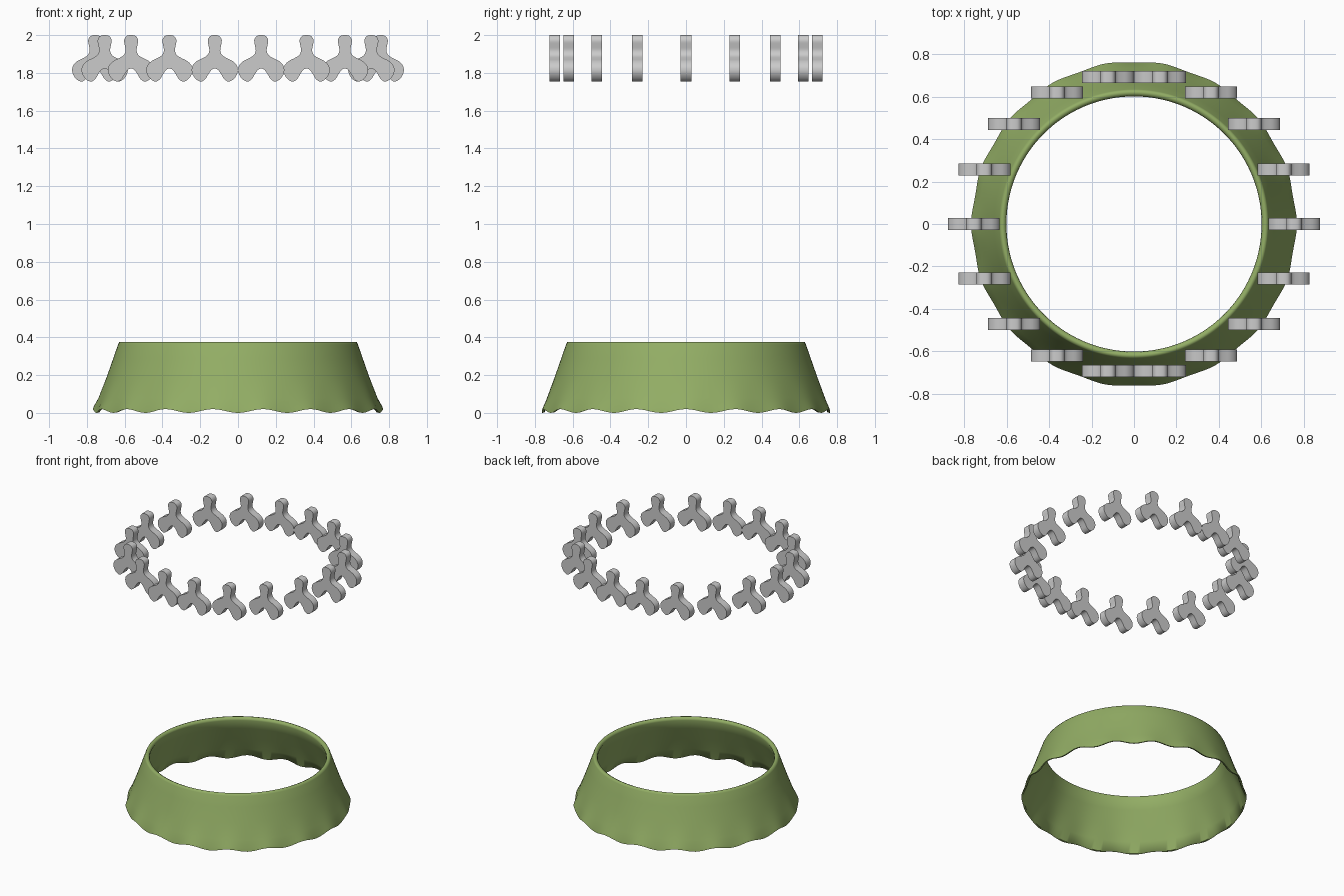
import bpy, bmesh, math
from mathutils import Vector

if "Cube" in bpy.data.objects:
    bpy.data.objects.remove(bpy.data.objects["Cube"])


def finish(name, bm, mat=None, angle=40):
    bmesh.ops.recalc_face_normals(bm, faces=bm.faces)
    me = bpy.data.meshes.new(name)
    bm.to_mesh(me)
    bm.free()
    ob = bpy.data.objects.new(name, me)
    bpy.context.collection.objects.link(ob)
    if mat:
        me.materials.append(mat)
    bpy.ops.object.select_all(action='DESELECT')
    ob.select_set(True)
    bpy.context.view_layer.objects.active = ob
    bpy.ops.object.shade_smooth_by_angle(angle=math.radians(angle))
    return ob


def smooth_loop(pts, n=3):
    # closed Catmull-Rom curve through the points
    out, k = [], len(pts)
    for i in range(k):
        a, b, c, d = (Vector(pts[(i + j) % k]) for j in (-1, 0, 1, 2))
        for s in range(n):
            t = s / n
            out.append(0.5 * (2 * b + (c - a) * t + (2 * a - 5 * b + 4 * c - d) * t * t
                              + (3 * b - a - 3 * c + d) * t ** 3))
    return out


green = bpy.data.materials.new("green")
green.diffuse_color = (0.29, 0.42, 0.13, 1)
green.use_nodes = True
green.node_tree.nodes["Principled BSDF"].inputs["Base Color"].default_value = green.diffuse_color

# flared skirt ring: (radius, height, strength of the scallop)
profile = [(0.765, 0.010, 1), (0.759, 0.03, 0.7), (0.737, 0.08, 0.3), (0.695, 0.19, 0),
           (0.660, 0.29, 0), (0.635, 0.362, 0), (0.629, 0.374, 0), (0.618, 0.376, 0),
           (0.606, 0.370, 0), (0.602, 0.355, 0), (0.635, 0.28, 0.1),
           (0.680, 0.18, 0.3), (0.725, 0.08, 0.6), (0.753, 0.012, 1)]
N, WAVES = 216, 18
bm = bmesh.new()
rings = []
for i in range(N):
    a = 2 * math.pi * i / N
    w = math.cos(WAVES * a)
    rings.append([bm.verts.new(((r + 0.004 * w * k) * math.cos(a),
                                (r + 0.004 * w * k) * math.sin(a),
                                z + (0.010 * w * k if z < 0.05 else 0)))
                  for r, z, k in profile])
for i in range(N):
    p, q = rings[i], rings[(i + 1) % N]
    for j in range(len(profile)):
        j2 = (j + 1) % len(profile)
        bm.faces.new((p[j], q[j], q[j2], p[j2]))
finish("skirt_ring", bm, green, 60)

# three-lobed piece: right half of the outline, mirrored
half = [(0.024, -0.128), (0.037, -0.106), (0.033, -0.078), (0.029, -0.050),
        (0.040, -0.026), (0.066, -0.010), (0.095, 0.005), (0.118, 0.030),
        (0.121, 0.065), (0.102, 0.098), (0.074, 0.113), (0.050, 0.100),
        (0.034, 0.074), (0.017, 0.051)]
outline = smooth_loop([(0, -0.133)] + half + [(0, 0.044)]
                      + [(-x, z) for x, z in reversed(half)])
T = 0.028
bm = bmesh.new()
front = [bm.verts.new((x, -T, z)) for x, z in outline]
back = [bm.verts.new((x, T, z)) for x, z in outline]
bm.faces.new(front)
bm.faces.new(back[::-1])
for i in range(len(outline)):
    j = (i + 1) % len(outline)
    bm.faces.new((front[i], back[i], back[j], front[j]))
lobe = finish("lobed_piece", bm)

# oval of 18 pieces, all facing front, alternately turned upside down
xs = [0.756, 0.706, 0.566, 0.363, 0.123]
ys = [0, 0.257, 0.472, 0.621, 0.694]
for i in range(18):
    q = i if i <= 9 else 18 - i
    m = q if q <= 4 else 9 - q
    ob = lobe if i == 0 else lobe.copy()
    if i:
        bpy.context.collection.objects.link(ob)
    ob.location = (xs[m] * (1 if q <= 4 else -1), ys[m] * (1 if i <= 9 else -1), 1.867)
    if i % 2 == 0:
        ob.rotation_euler = (0, math.pi, 0)
    ob.name = "lobed_piece_%02d" % (i + 1)
